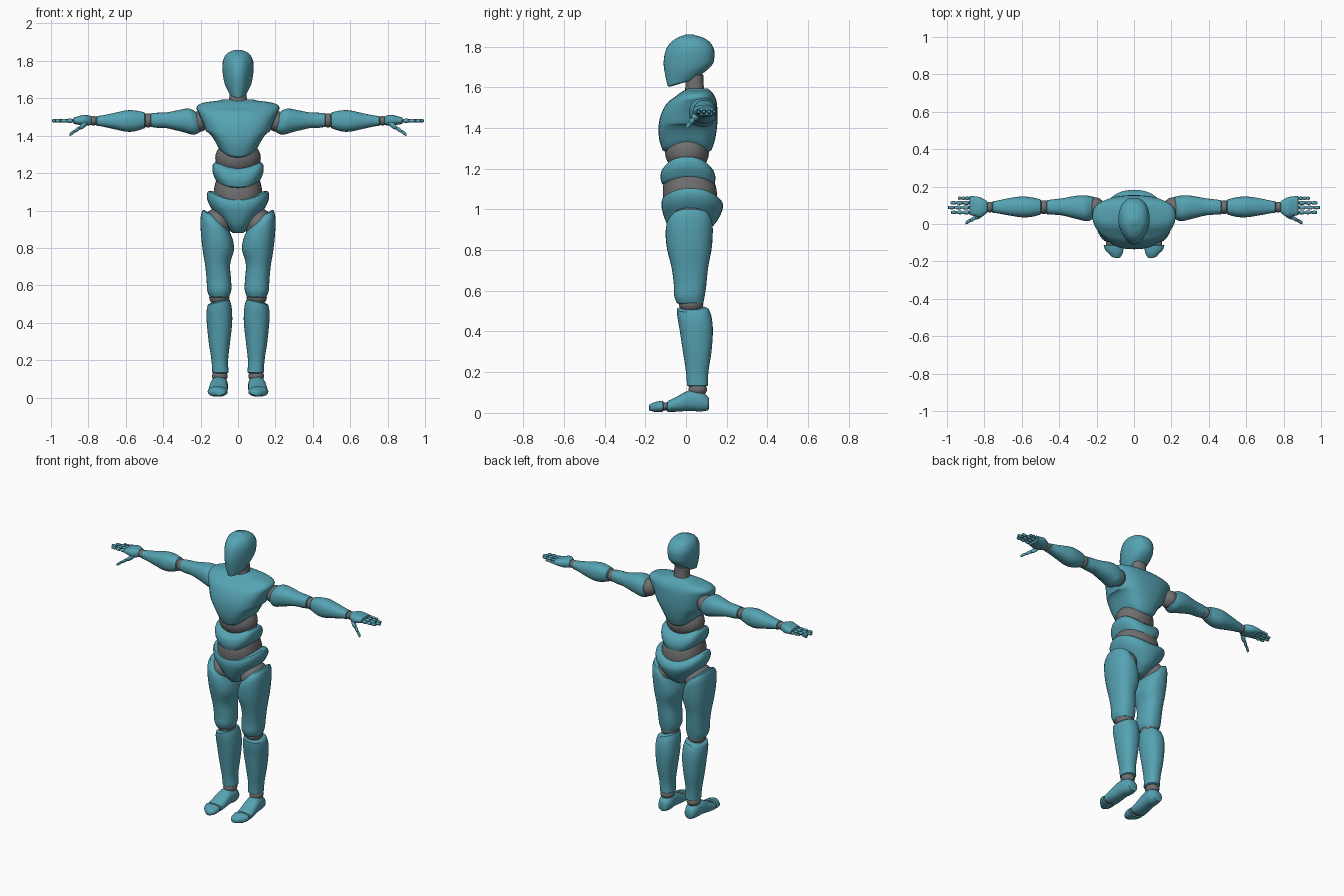
import bpy, bmesh, math
from mathutils import Matrix, Vector

SEG, STEPS = 32, 4


def material(name, rgb):
    m = bpy.data.materials.new(name)
    m.diffuse_color = (*rgb, 1)
    return m


TEAL = material("teal_shell", (0.092, 0.365, 0.45))
GREY = material("grey_joint", (0.16, 0.16, 0.16))


def finish(name, bm, mat, mirror):
    bmesh.ops.recalc_face_normals(bm, faces=bm.faces)
    me = bpy.data.meshes.new(name)
    bm.to_mesh(me)
    bm.free()
    me.materials.append(mat)
    ob = bpy.data.objects.new(name, me)
    bpy.context.collection.objects.link(ob)
    if mirror:
        mod = ob.modifiers.new("mirror", 'MIRROR')
        mod.use_mirror_merge = False
    return ob


def spline(rings):
    """Catmull-Rom through the rings, plus a small rounded lip on both ends."""
    out, n = [], len(rings)
    for i in range(n - 1):
        p = [rings[max(0, min(n - 1, i + k))] for k in (-1, 0, 1, 2)]
        for s in range(STEPS):
            u = s / STEPS
            out.append([0.5 * (2 * b + (c - a) * u + (2 * a - 5 * b + 4 * c - d) * u * u
                               + (3 * b - a - 3 * c + d) * u ** 3) for a, b, c, d in zip(*p)])
    out.append(list(rings[-1]))

    def lip(r, sign):
        da, db = 0.1 * (r[2] - r[1]), 0.1 * (r[4] - r[3])
        return [r[0] + sign * 0.6 * min(da, db), r[1] + da, r[2] - da, r[3] + db, r[4] - db]
    return [lip(out[0], -1)] + out + [lip(out[-1], 1)]


def loft(name, axis, rings, mat=TEAL, mirror=False, power=2.3, warp=None, seg=SEG):
    """Rings are (position on axis, min a, max a, min b, max b)."""
    bm = bmesh.new()
    loops = []
    for t, a0, a1, b0, b1 in spline(rings):
        loop = []
        for k in range(seg):
            ang = 2 * math.pi * k / seg
            c, s = math.cos(ang), math.sin(ang)
            a = (a0 + a1) / 2 + (a1 - a0) / 2 * math.copysign(abs(c) ** (2 / power), c)
            b = (b0 + b1) / 2 + (b1 - b0) / 2 * math.copysign(abs(s) ** (2 / power), s)
            co = {'x': (t, a, b), 'y': (a, t, b), 'z': (a, b, t)}[axis]
            loop.append(bm.verts.new(warp(*co) if warp else co))
        loops.append(loop)
    for p, q in zip(loops, loops[1:]):
        for k in range(seg):
            j = (k + 1) % seg
            bm.faces.new((p[k], p[j], q[j], q[k]))
    bm.faces.new(loops[0])
    bm.faces.new(loops[-1])
    return finish(name, bm, mat, mirror)


def ball(name, loc, size, mirror=True):
    bm = bmesh.new()
    bmesh.ops.create_uvsphere(bm, u_segments=24, v_segments=14, radius=1,
                              matrix=Matrix.LocRotScale(Vector(loc), None, Vector(size)))
    return finish(name, bm, GREY, mirror)


def sym(z, w, y0, y1):
    return (z, -w, w, y0, y1)


def fade(v, start, end):
    return max(0.0, min(1.0, (v - start) / (end - start)))


# Head: narrow face, jaw line rising to the back
loft("head", 'z', [sym(1.605, .05, -.09, .06), sym(1.66, .07, -.102, .11), sym(1.72, .08, -.11, .135),
                   sym(1.78, .084, -.1, .139), sym(1.82, .073, -.075, .118),
                   sym(1.843, .054, -.042, .085), sym(1.855, .028, -.01, .045)],
     warp=lambda x, y, z: (x * (1 - 0.3 * fade(y, 0, -.11)), y,
                           z + 0.3 * (y + .09) * fade(z, 1.72, 1.6)))
loft("neck", 'z', [sym(1.54, .056, -.015, .1), sym(1.6, .047, -.003, .088), sym(1.66, .047, -.005, .085)], GREY)

# Torso shells, arched over the grey core
loft("chest", 'z', [sym(1.29, .11, -.115, .125), sym(1.34, .135, -.131, .142), sym(1.40, .163, -.135, .152),
                    sym(1.46, .185, -.125, .155), sym(1.52, .21, -.095, .152), sym(1.552, .222, -.055, .143),
                    sym(1.575, .19, -.025, .128), sym(1.588, .10, .0, .115)], power=2.6,
     warp=lambda x, y, z: (x, y, z + 0.065 * (x / .12) ** 2 * fade(z, 1.42, 1.29)))
ball("upper_waist", (0, .005, 1.28), (.122, .108, .1), False)
loft("belly", 'z', [sym(1.125, .12, -.118, .14), sym(1.155, .136, -.125, .145),
                    sym(1.19, .136, -.12, .135), sym(1.215, .125, -.1, .112)], power=2.5,
     warp=lambda x, y, z: (x, y, z + 0.05 * (x / .135) ** 2))
loft("lower_waist", 'z', [sym(1.03, .125, -.11, .15), sym(1.1, .13, -.114, .15), sym(1.17, .115, -.1, .125)], GREY)
loft("pelvis", 'z', [sym(.885, .035, -.06, .08), sym(.92, .066, -.09, .135), sym(.97, .11, -.11, .168),
                     sym(1.01, .155, -.12, .182), sym(1.035, .167, -.12, .178), sym(1.055, .158, -.115, .162)],
     warp=lambda x, y, z: (x, y, z + 0.05 * (x / .16) ** 2 * fade(z, .97, 1.05)))

# Legs
ball("hip_joint", (.108, .02, .93), (.078, .102, .085))
loft("thigh", 'z', [(.54, .048, .153, -.045, .085), (.575, .036, .165, -.058, .092), (.63, .037, .168, -.06, .1),
                    (.71, .042, .176, -.07, .108), (.80, .022, .192, -.092, .125), (.87, .026, .2, -.1, .131),
                    (.92, .042, .199, -.095, .13), (.95, .058, .19, -.072, .118)], mirror=True,
     warp=lambda x, y, z: (x, y, z + 0.65 * (x - .11) * fade(z, .75, .95)))
ball("knee_joint", (.1, .025, .535), (.054, .06, .045))
loft("shin", 'z', [(.135, .05, .138, .005, .108), (.2, .053, .142, .0, .11), (.3, .042, .157, -.015, .125),
                   (.4, .031, .167, -.03, .132), (.47, .034, .168, -.042, .126), (.51, .045, .162, -.045, .112)],
     mirror=True, warp=lambda x, y, z: (x, y, z - 0.25 * (x - .1) * fade(z, .4, .5)))
ball("ankle_joint", (.097, .057, .115), (.042, .046, .035))

# Feet with a hinged toe
loft("foot", 'y', [(-.09, .056, .16, .005, .057), (-.04, .055, .156, .006, .083), (.015, .055, .149, .01, .11),
                   (.07, .054, .142, .007, .11), (.108, .066, .13, .012, .08)], mirror=True)
loft("toe_joint", 'y', [(-.12, .064, .15, .012, .052), (-.085, .064, .15, .012, .052)], GREY, True)
loft("toe", 'y', [(-.18, .075, .122, .012, .04), (-.155, .06, .152, .005, .053), (-.115, .055, .162, .005, .06)],
     mirror=True, warp=lambda x, y, z: (x, y + 0.35 * max(0, x - .1) * fade(y, -.11, -.17), z))

# Arms
ball("shoulder_joint", (.21, .085, 1.475), (.055, .058, .055))
loft("upper_arm", 'x', [(.215, .03, .145, 1.42, 1.53), (.25, .015, .152, 1.405, 1.545), (.3, .025, .152, 1.42, 1.54),
                        (.38, .045, .138, 1.44, 1.525), (.43, .05, .132, 1.442, 1.523),
                        (.465, .052, .128, 1.447, 1.52)],
     mirror=True, warp=lambda x, y, z: (x + 0.25 * (z - 1.475) * fade(x, .35, .2), y, z))
ball("elbow_joint", (.482, .09, 1.482), (.032, .037, .038))
loft("forearm", 'x', [(.5, .05, .132, 1.44, 1.525), (.55, .038, .143, 1.424, 1.535), (.6, .036, .147, 1.422, 1.535),
                      (.67, .046, .138, 1.437, 1.52), (.73, .057, .125, 1.45, 1.508),
                      (.755, .059, .122, 1.452, 1.506)], mirror=True)
ball("wrist_joint", (.772, .09, 1.48), (.028, .028, .025))

# Hands: palm, four fingers of three segments, thumb
loft("palm", 'x', [(.785, .06, .122, 1.457, 1.505), (.82, .036, .142, 1.453, 1.512),
                   (.85, .042, .148, 1.458, 1.505), (.878, .048, .149, 1.463, 1.498)], mirror=True, power=2.6)
for i, (y, tip) in enumerate(((.062, .982), (.088, .998), (.113, .985), (.138, .945))):
    start, r = .882, .0115 - .001 * (i == 3)
    length = (tip - start) / 3
    for j in range(3):
        a, b, q = start + j * length, start + (j + 1) * length - .003, r - .001 * j
        loft(f"finger_{i + 1}_segment_{j + 1}", 'x',
             [(t, y - q * k, y + q * k, 1.48 - q * k, 1.48 + q * k)
              for t, k in ((a + .002, .8), ((a + b) / 2, 1), (b - .002, .75))], mirror=True, seg=12)
    loft(f"finger_{i + 1}_joint", 'x', [(t, y - .006, y + .006, 1.474, 1.486) for t in (.87, tip - .015)],
         GREY, True, seg=8)
for j, (a, b, q) in enumerate(((.81, .845, .017), (.848, .873, .012), (.876, .9, .0105))):
    loft(f"thumb_segment_{j + 1}", 'x', [(t, -q * k, q * k, -q * k, q * k)
                                         for t, k in ((a, .8), ((a + b) / 2, 1), (b, .7))],
         mirror=True, seg=14,
         warp=lambda x, y, z: (x, y + .055 - .55 * (x - .81), z + 1.467 - .68 * (x - .81)))

# Smooth shading with crisp rims
for ob in bpy.context.scene.objects:
    ob.select_set(True)
    bpy.context.view_layer.objects.active = ob
bpy.ops.object.shade_smooth_by_angle(angle=math.radians(40))
